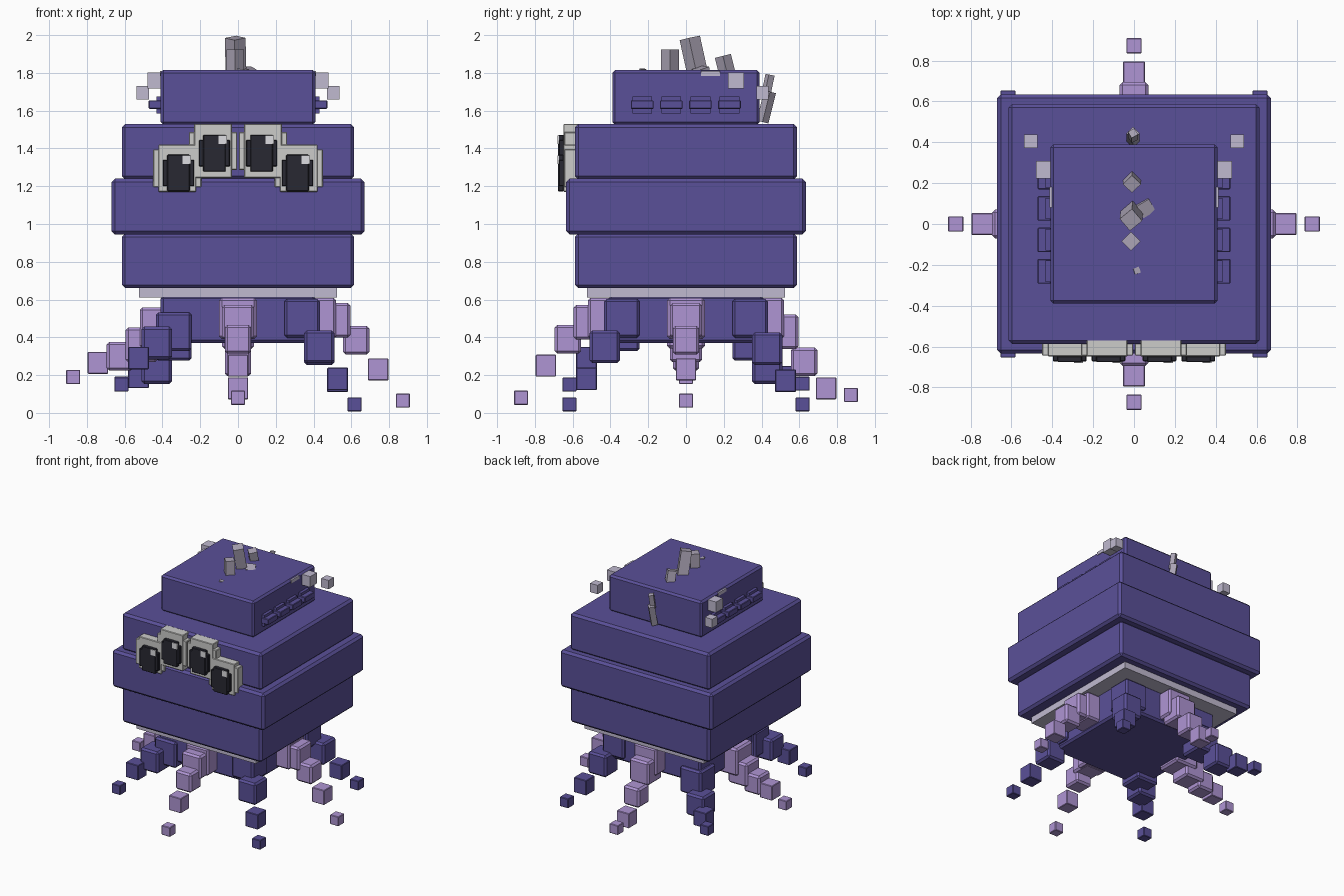
import bpy
from math import radians
from mathutils import Vector

cube = bpy.data.objects.get("Cube")
if cube:
    bpy.data.objects.remove(cube, do_unlink=True)


def material(name, rgb):
    lin = [((c / 255 + 0.055) / 1.055) ** 2.4 for c in rgb]
    mat = bpy.data.materials.new(name)
    mat.use_nodes = True
    mat.diffuse_color = (*lin, 1)
    mat.node_tree.nodes["Principled BSDF"].inputs["Base Color"].default_value = (*lin, 1)
    return mat


INDIGO = material("indigo", (90, 80, 152))
LILAC = material("lilac", (175, 149, 212))
BONE = material("bone grey", (204, 204, 202))
BLACK = material("eye black", (40, 40, 50))
SHINE = material("eye shine", (222, 222, 226))
CRYSTAL = material("crystal grey", (172, 165, 182))
PALE = material("pale lavender", (192, 186, 208))


def box(name, mat, center, size, bevel=0.0, rot=(0, 0, 0)):
    bpy.ops.mesh.primitive_cube_add(size=1, location=center,
                                    rotation=[radians(a) for a in rot])
    ob = bpy.context.object
    ob.name = name
    ob.scale = size
    bpy.ops.object.transform_apply(location=False, rotation=False, scale=True)
    ob.data.materials.append(mat)
    if bevel:
        mod = ob.modifiers.new("chamfer", 'BEVEL')
        mod.width = bevel
        mod.segments = 1
    return ob


def slab(name, mat, half_x, half_y, z0, z1, bevel=0.0):
    return box(name, mat, (0, 0, (z0 + z1) / 2), (half_x * 2, half_y * 2, z1 - z0), bevel)


# Stacked body tiers
slab("core", INDIGO, 0.41, 0.41, 0.37, 0.62, 0.015)
slab("skirt", PALE, 0.525, 0.525, 0.61, 0.67)
slab("lower_body", INDIGO, 0.615, 0.588, 0.66, 0.95, 0.018)
slab("middle_body", INDIGO, 0.67, 0.635, 0.945, 1.24, 0.018)
slab("upper_body", INDIGO, 0.615, 0.588, 1.235, 1.53, 0.018)
slab("head", INDIGO, 0.41, 0.39, 1.525, 1.815, 0.015)


# Tentacles: chains of shrinking cubes
def tentacle(name, mat, direction, radii, heights, sizes):
    for i, (r, z, s) in enumerate(zip(radii, heights, sizes)):
        box(f"{name}_segment_{i + 1}", mat,
            (direction[0] * r, direction[1] * r, z),
            (s, s, s * 1.08 if s > 0.08 else s), 0.014 if s > 0.12 else 0.004)


straight_r = (0.42, 0.51, 0.625, 0.742, 0.873)
straight_s = (0.2, 0.17, 0.14, 0.108, 0.075)
for name, d, heights in (
        ("left", (1, 0), (0.5, 0.49, 0.385, 0.23, 0.065)),
        ("right", (-1, 0), (0.45, 0.36, 0.3, 0.265, 0.19)),
        ("front", (0, -1), (0.5, 0.48, 0.39, 0.25, 0.08)),
        ("back", (0, 1), (0.5, 0.43, 0.27, 0.13, 0.095))):
    tentacle(name + "_tentacle", LILAC, d, straight_r, heights, straight_s)

corner_r = (0.34, 0.43, 0.527, 0.617)
corner_s = (0.19, 0.16, 0.11, 0.075)
for name, d, heights in (
        ("front_left", (1, -1), (0.5, 0.35, 0.18, 0.045)),
        ("back_left", (1, 1), (0.5, 0.34, 0.17, 0.045)),
        ("front_right", (-1, -1), (0.43, 0.37, 0.29, 0.15)),
        ("back_right", (-1, 1), (0.38, 0.24, 0.19, 0.155))):
    tentacle(name + "_tentacle", INDIGO, d, corner_r, heights, corner_s)


# Eyes: crossed boxes give stepped corners to the frames and pupils
def crossed(name, mat, center, wide, tall, depth):
    x, y, z = center
    box(name + "_wide", mat, center, (wide[0], depth, wide[1]), 0.004)
    box(name + "_tall", mat, (x, y - 0.004, z), (tall[0], depth, tall[1]), 0.004)


for side, s in (("left", 1), ("right", -1)):
    for kind, x, z, y0 in (("inner", 0.125, 1.375, -0.53), ("outer", 0.315, 1.27, -0.55)):
        name = f"{side}_{kind}_eye"
        dz = 0.012 if kind == "inner" else 0.025
        back, front = y0, -0.645
        crossed(name + "_frame", BONE, (s * (x + 0.007), (back + front) / 2, z + dz),
                (0.255, 0.2), (0.2, 0.285 if kind == "inner" else 0.25), back - front)
        crossed(name + "_pupil", BLACK, (s * x, -0.658, z),
                (0.165, 0.14), (0.12, 0.195), 0.03)
        box(name + "_shine", SHINE, (s * x + 0.043, -0.677, z + 0.07), (0.045, 0.008, 0.045))

    # Side vents
    for i in range(4):
        y = -0.232 + i * 0.154
        box(f"{side}_vent_base_{i + 1}", INDIGO, (s * 0.415, y, 1.63), (0.035, 0.105, 0.09))
        box(f"{side}_vent_lip_{i + 1}", INDIGO, (s * 0.44, y, 1.632), (0.065, 0.12, 0.045), 0.004)

    # Floating pale cubes and edge chip
    box(side + "_large_cube", PALE, (s * 0.445, 0.265, 1.76), (0.07, 0.085, 0.085))
    box(side + "_small_cube", PALE, (s * 0.505, 0.405, 1.695), (0.065, 0.065, 0.07))
    box(side + "_edge_chip", PALE, (s * 0.406, 0.13, 1.797), (0.016, 0.1, 0.025))


# Crystals: square prisms running between two points
def crystal(name, start, end, width, turn=45):
    a, b = Vector(start), Vector(end)
    ob = box(name, CRYSTAL, (a + b) / 2, (width, width, (b - a).length))
    spin = Vector((0, 0, 1)).rotation_difference(b - a).to_matrix()
    ob.rotation_euler = (spin @ ob.matrix_basis.to_3x3().Rotation(radians(turn), 3, 'Z')).to_euler()


crystal("main_crystal", (-0.01, 0.065, 1.78), (-0.015, 0.02, 1.985), 0.078, 40)
crystal("front_crystal", (-0.015, -0.085, 1.78), (-0.015, -0.085, 1.925), 0.066)
crystal("back_crystal", (-0.01, 0.225, 1.77), (-0.01, 0.195, 1.89), 0.062)
crystal("leaning_crystal", (0.05, 0.085, 1.78), (0.06, 0.075, 1.825), 0.07, 30)
crystal("crystal_chip", (0.01, -0.23, 1.79), (0.015, -0.228, 1.82), 0.03, 20)
crystal("rear_lower_crystal", (-0.005, 0.405, 1.54), (-0.005, 0.445, 1.7), 0.045)
crystal("rear_upper_crystal", (-0.005, 0.42, 1.67), (-0.005, 0.445, 1.79), 0.036, 30)
